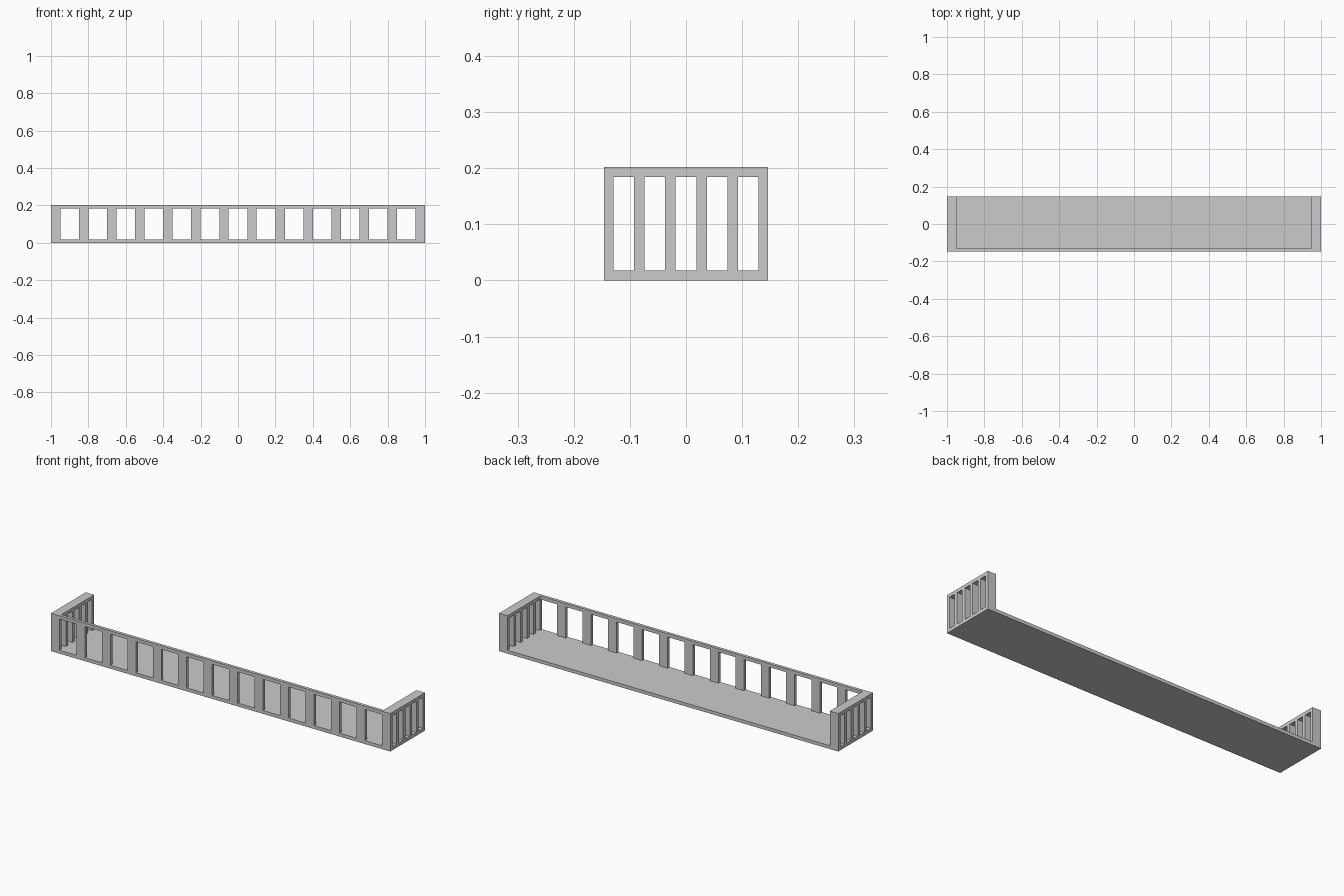
import bpy, bmesh
from mathutils import Vector

if "Cube" in bpy.data.objects:
    bpy.data.objects.remove(bpy.data.objects["Cube"])

HALF_X, HALF_Y, TOP = 1.0, 0.146, 0.202
FLOOR, RAIL = 0.018, 0.184          # floor top, underside of top rail
WALL_Y, WALL_X = 0.0165, 0.05       # front wall and end wall thickness


def extruded(name, points, direction):
    """Closed outline pushed along a direction into a solid."""
    bm = bmesh.new()
    face = bm.faces.new([bm.verts.new(p) for p in points])
    res = bmesh.ops.extrude_face_region(bm, geom=[face])
    moved = [g for g in res["geom"] if isinstance(g, bmesh.types.BMVert)]
    bmesh.ops.translate(bm, verts=moved, vec=Vector(direction))
    bmesh.ops.recalc_face_normals(bm, faces=bm.faces)
    mesh = bpy.data.meshes.new(name)
    bm.to_mesh(mesh)
    bm.free()
    obj = bpy.data.objects.new(name, mesh)
    bpy.context.collection.objects.link(obj)
    return obj


def comb(start, end, posts):
    """Outline of a top rail with posts reaching down to the floor."""
    pts = [(end, TOP), (start, TOP)]
    if posts[0][0] > start:
        pts.append((start, RAIL))
    for a, b in posts:
        if a > start:
            pts.append((a, RAIL))
        pts += [(a, FLOOR), (b, FLOOR)]
        if b < end:
            pts.append((b, RAIL))
    return pts


# Floor slab
extruded("floor", [(-HALF_X, -HALF_Y, 0), (HALF_X, -HALF_Y, 0),
                   (HALF_X, HALF_Y, 0), (-HALF_X, HALF_Y, 0)], (0, 0, FLOOR))

# Front railing: 13 openings between 14 posts
posts = [(-1 + 0.15 * i, -0.95 + 0.15 * i) for i in range(13)] + [(0.95, HALF_X)]
extruded("front_railing", [(u, -HALF_Y, z) for u, z in comb(-HALF_X, HALF_X, posts)],
         (0, WALL_Y, 0))

# End railings: 5 openings, starting at the front wall, mirrored to both ends
y0 = -HALF_Y + WALL_Y
opening, bar = 0.0366, 0.019
posts = [(y0 + opening + i * (opening + bar), y0 + (i + 1) * (opening + bar))
         for i in range(4)] + [(HALF_Y - WALL_Y, HALF_Y)]
ends = extruded("end_railings", [(HALF_X, u, z) for u, z in comb(y0, HALF_Y, posts)],
                (-WALL_X, 0, 0))
ends.modifiers.new("both_ends", "MIRROR").use_axis[0] = True
